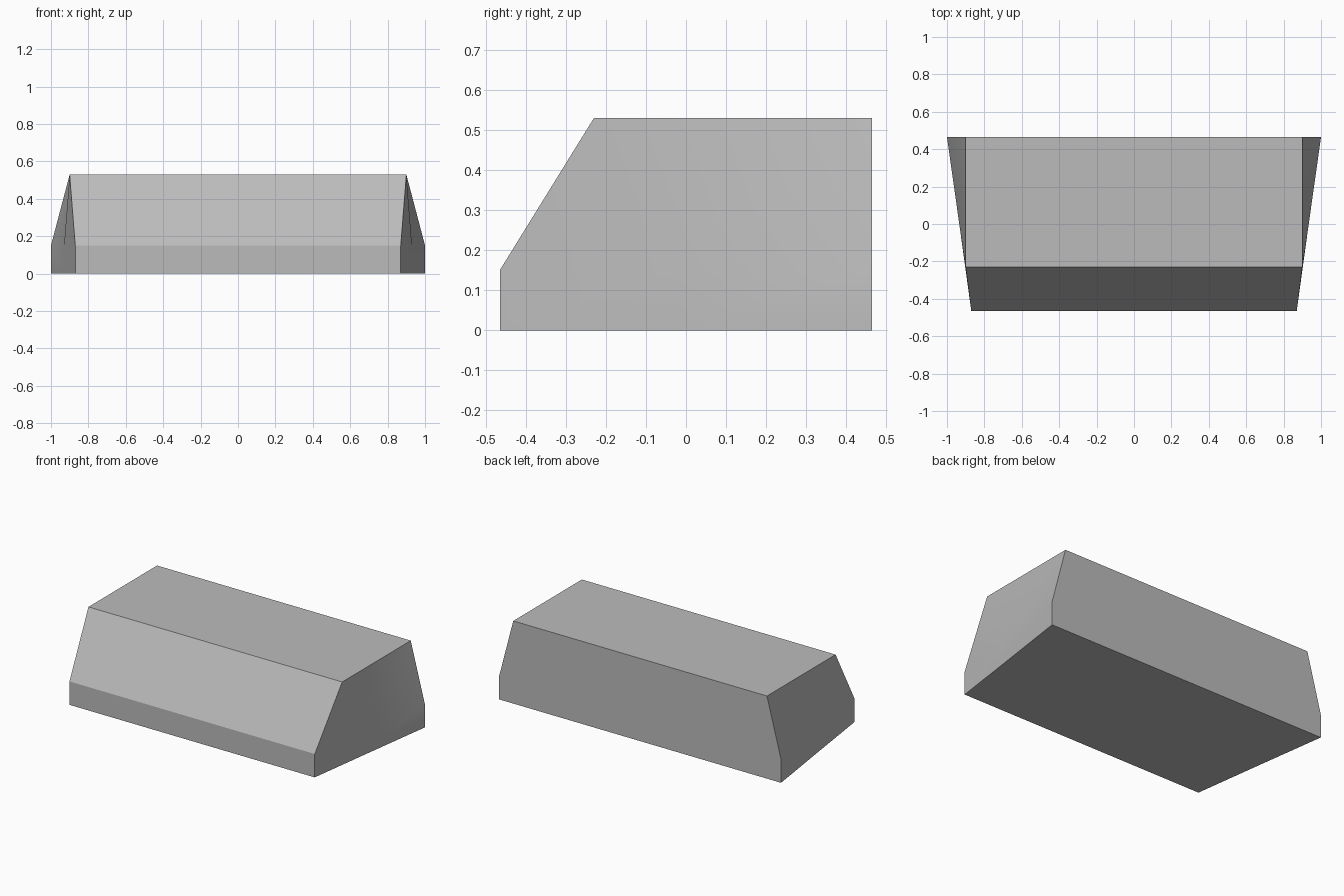
import bpy
import bmesh
import math

cube = bpy.data.objects.get("Cube")
if cube:
    bpy.data.objects.remove(cube, do_unlink=True)

# Plain grey material
grey = bpy.data.materials.new("plain_grey")
grey.use_nodes = True
colour = (0.5, 0.5, 0.5, 1.0)
grey.diffuse_color = colour
grey.node_tree.nodes["Principled BSDF"].inputs["Base Color"].default_value = colour

FRONT, BACK, RIM, TOP = -0.465, 0.465, 0.15, 0.53
MIDDLE = -0.03

bm = bmesh.new()


def pair(x, y, z):
    """Matching points on the two sides."""
    return [bm.verts.new((s * x, y, z)) for s in (-1, 1)]


# Tapered footprint, repeated at the rim of the low wall
base_front, base_mid, base_back = [
    pair(x, y, 0) for x, y in ((0.87, FRONT), (0.93, MIDDLE), (1, BACK))]
rim_front, rim_mid, rim_back = [
    pair(x, y, RIM) for x, y in ((0.87, FRONT), (0.93, MIDDLE), (1, BACK))]
top_front, top_back = pair(0.9, -0.23, TOP), pair(0.9, BACK, TOP)

# Faces spanning the width: front wall, slope, top, back and underside
for lower, upper in ((base_front, rim_front), (rim_front, top_front),
                     (top_front, top_back)):
    bm.faces.new((*lower, *reversed(upper)))
bm.faces.new([p[0] for p in (base_back, rim_back, top_back)]
             + [p[1] for p in (top_back, rim_back, base_back)])
bm.faces.new([p[0] for p in (base_front, base_mid, base_back)]
             + [p[1] for p in (base_back, base_mid, base_front)])

# End walls, folded above the rim
for side in (0, 1):
    for ring in ((base_front, base_mid, rim_mid, rim_front),
                 (base_mid, base_back, rim_back, rim_mid),
                 (rim_front, rim_mid, top_front),
                 (rim_mid, top_back, top_front),
                 (rim_mid, rim_back, top_back)):
        bm.faces.new([p[side] for p in ring])

bmesh.ops.recalc_face_normals(bm, faces=bm.faces)
mesh = bpy.data.meshes.new("tapered_block")
bm.to_mesh(mesh)
bm.free()
mesh.materials.append(grey)
block = bpy.data.objects.new("tapered_block", mesh)
bpy.context.collection.objects.link(block)

# Soft end walls, crisp main edges
bpy.context.view_layer.objects.active = block
block.select_set(True)
bpy.ops.object.shade_smooth_by_angle(angle=math.radians(30))
